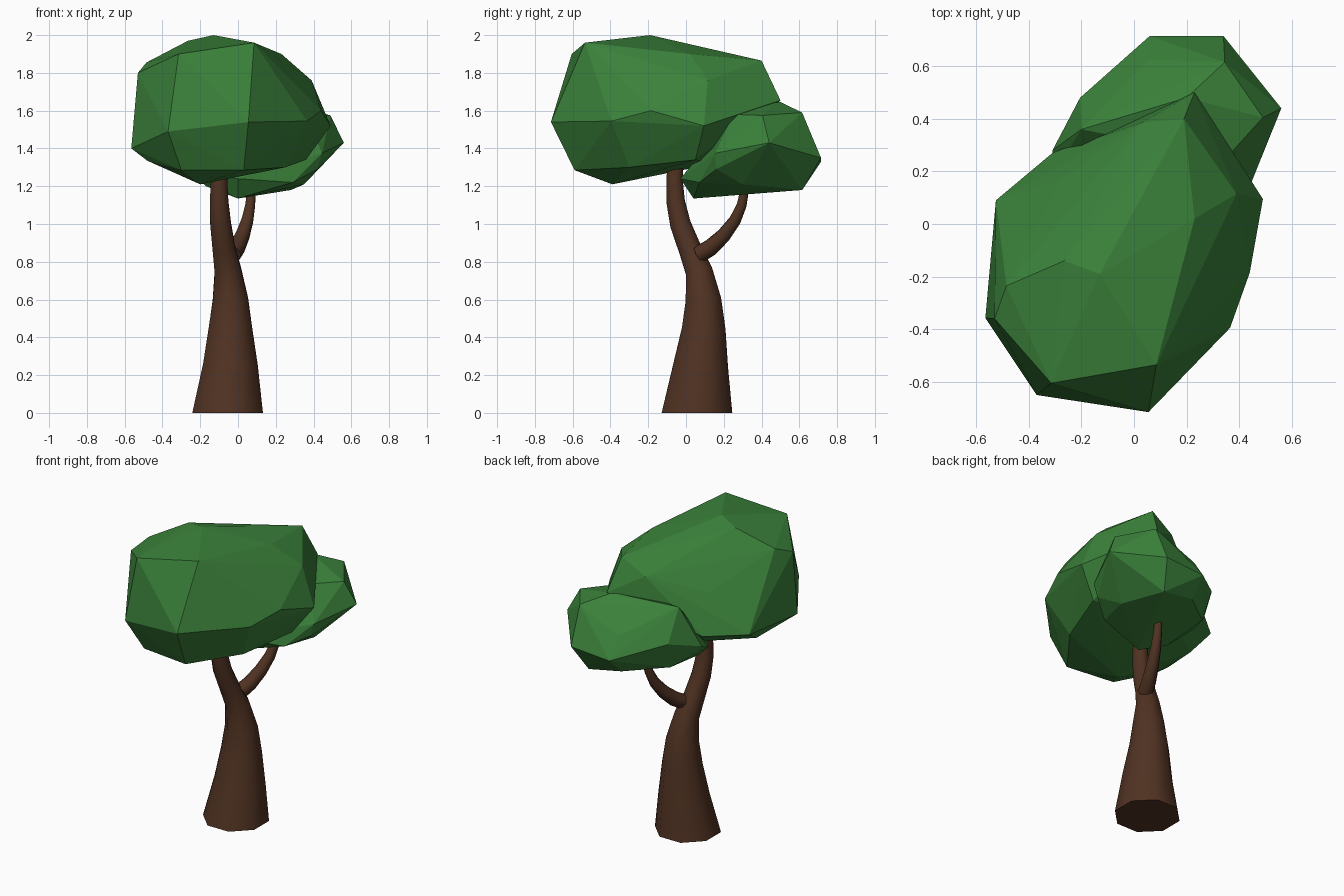
import bpy, bmesh, math
from mathutils import Vector


def material(name, color):
    m = bpy.data.materials.new(name)
    m.diffuse_color = (*color, 1)
    return m


BARK = material("bark", (0.08, 0.032, 0.016))
LEAF = material("leaf", (0.043, 0.22, 0.043))


def finish(name, bm, mat, smooth):
    bmesh.ops.recalc_face_normals(bm, faces=bm.faces)
    me = bpy.data.meshes.new(name)
    bm.to_mesh(me)
    bm.free()
    me.materials.append(mat)
    ob = bpy.data.objects.new(name, me)
    bpy.context.collection.objects.link(ob)
    if smooth:
        bpy.ops.object.select_all(action='DESELECT')
        bpy.context.view_layer.objects.active = ob
        ob.select_set(True)
        bpy.ops.object.shade_smooth_by_angle(angle=math.radians(50))
    return ob


def limb(name, path, sides=8, flat_start=False):
    """Tapering tube through (x, y, z, half width) stations."""
    bm = bmesh.new()
    pts = [Vector(p[:3]) for p in path]
    rings = []
    for i, p in enumerate(pts):
        d = pts[min(i + 1, len(pts) - 1)] - pts[max(i - 1, 0)]
        if flat_start and i == 0:
            d = Vector((0, 0, 1))
        q = Vector((0, 0, 1)).rotation_difference(d.normalized())
        r = path[i][3] / math.cos(math.pi / sides)
        ring = []
        for k in range(sides):
            a = 2 * math.pi * (k + 0.5) / sides
            ring.append(bm.verts.new(p + q @ Vector((math.cos(a), math.sin(a), 0)) * r))
        rings.append(ring)
    for a, b in zip(rings, rings[1:]):
        for k in range(sides):
            n = (k + 1) % sides
            bm.faces.new((a[k], a[n], b[n], b[k]))
    bm.faces.new(rings[0][::-1])
    bm.faces.new(rings[-1])
    return finish(name, bm, BARK, True)


def crown(name, points):
    """Faceted foliage clump: hull around a few corner points."""
    bm = bmesh.new()
    for p in points:
        bm.verts.new(p)
    res = bmesh.ops.convex_hull(bm, input=bm.verts)
    loose = {g for g in res["geom_interior"] + res["geom_unused"] if isinstance(g, bmesh.types.BMVert)}
    bmesh.ops.delete(bm, geom=list(loose), context='VERTS')
    return finish(name, bm, LEAF, False)


# Trunk and side branch
limb("trunk", [(-0.055, 0.058, 0, 0.187), (-0.04, 0.078, 0.25, 0.145),
               (-0.04, 0.094, 0.45, 0.115), (-0.04, 0.092, 0.6, 0.094),
               (-0.053, 0.069, 0.75, 0.071), (-0.075, 0.02, 0.87, 0.06),
               (-0.092, -0.03, 1.0, 0.055), (-0.1, -0.055, 1.12, 0.049),
               (-0.1, -0.06, 1.22, 0.044), (-0.1, -0.055, 1.4, 0.04)], flat_start=True)
limb("branch", [(-0.03, 0.07, 0.84, 0.044), (-0.005, 0.13, 0.875, 0.042),
                (0.025, 0.2, 0.94, 0.037), (0.05, 0.26, 1.02, 0.031),
                (0.065, 0.295, 1.1, 0.026), (0.07, 0.31, 1.18, 0.023),
                (0.07, 0.31, 1.3, 0.02)])

# Main foliage clump
crown("main_foliage", [
    (-0.13, -0.19, 2.0), (0.085, -0.535, 1.96), (-0.315, -0.605, 1.9),
    (-0.265, -0.14, 1.97), (-0.485, -0.235, 1.855), (-0.53, -0.36, 1.8),
    (0.23, 0.02, 1.9), (0.39, 0.115, 1.76), (0.19, 0.4, 1.865),
    (0.055, -0.715, 1.54), (-0.37, -0.65, 1.49), (-0.565, -0.357, 1.4),
    (0.365, -0.395, 1.545), (0.44, -0.185, 1.6), (0.49, 0.095, 1.52),
    (0.23, 0.5, 1.655), (-0.28, 0.165, 1.66), (0.03, 0.385, 1.77),
    (-0.525, 0.09, 1.42), (-0.31, 0.27, 1.42), (-0.2, -0.39, 1.21),
    (-0.48, -0.05, 1.335), (-0.48, -0.38, 1.335), (-0.22, 0.15, 1.32),
    (-0.3, -0.55, 1.285), (0.03, -0.59, 1.285), (0.25, -0.3, 1.3),
    (0.36, 0.05, 1.34), (-0.05, 0.0, 1.3)])

# Lower rear foliage clump
crown("rear_foliage", [
    (0.06, 0.715, 1.33), (0.34, 0.715, 1.35), (0.56, 0.44, 1.43),
    (0.345, 0.615, 1.59), (0.055, 0.625, 1.46), (0.49, 0.405, 1.575),
    (-0.205, 0.48, 1.42), (0.445, 0.155, 1.375), (0.28, 0.615, 1.18),
    (0.0, 0.04, 1.135), (-0.17, 0.1, 1.2), (0.2, 0.48, 1.655),
    (0.35, 0.25, 1.58), (0.35, 0.3, 1.21), (-0.31, 0.28, 1.36),
    (0.05, 0.6, 1.22), (-0.18, 0.42, 1.24), (-0.2, 0.36, 1.62),
    (0.0, -0.03, 1.24), (0.29, 0.07, 1.22), (0.42, 0.16, 1.29),
    (-0.2, 0.05, 1.27), (-0.3, 0.2, 1.32)])
